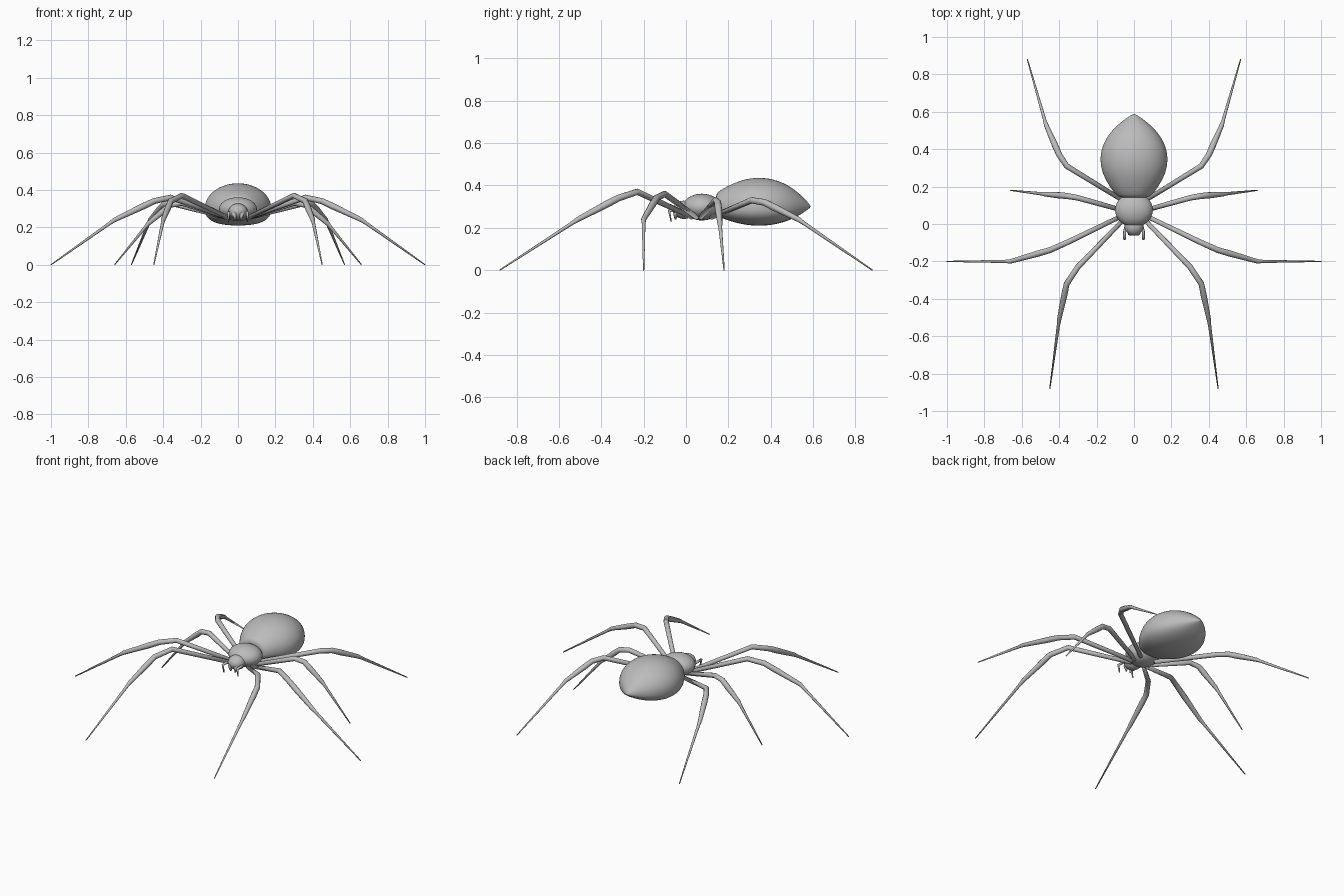
import bpy, bmesh
from math import sin, cos, pi, copysign
from mathutils import Vector, Matrix

cube = bpy.data.objects.get("Cube")
if cube:
    bpy.data.objects.remove(cube)

GREY = (0.5, 0.5, 0.5, 1)
grey = bpy.data.materials.new("plain grey")
grey.use_nodes = True
grey.diffuse_color = GREY
grey.node_tree.nodes["Principled BSDF"].inputs["Base Color"].default_value = GREY


def finish(name, bm):
    """Turn a bmesh into a smooth grey object."""
    bmesh.ops.recalc_face_normals(bm, faces=bm.faces)
    mesh = bpy.data.meshes.new(name)
    bm.to_mesh(mesh)
    bm.free()
    mesh.materials.append(grey)
    mesh.shade_smooth()
    obj = bpy.data.objects.new(name, mesh)
    bpy.context.collection.objects.link(obj)
    return obj


def loft(name, rings):
    """Skin a list of equal point rings and cap both ends."""
    bm = bmesh.new()
    loops = [[bm.verts.new(p) for p in ring] for ring in rings]
    for a, b in zip(loops, loops[1:]):
        for i in range(len(a)):
            bm.faces.new((a[i - 1], a[i], b[i], b[i - 1]))
    bm.faces.new(loops[0])
    bm.faces.new(loops[-1])
    return finish(name, bm)


def ellipsoid(name, centre, radii):
    """Round body part with its poles along y."""
    bm = bmesh.new()
    place = Matrix.Translation(centre) @ Matrix.Diagonal((*radii, 1)) @ Matrix.Rotation(pi / 2, 4, 'X')
    bmesh.ops.create_uvsphere(bm, u_segments=32, v_segments=20, radius=1, matrix=place)
    return finish(name, bm)


def limb(name, points, radii, side, sides=10):
    """Tapered tube through the points, mirrored by side."""
    path = [Vector((x * side, y, z)) for x, y, z in points]
    rings = []
    across = None
    for i, p in enumerate(path):
        ahead = (path[min(i + 1, len(path) - 1)] - p).normalized()
        behind = (p - path[max(i - 1, 0)]).normalized()
        along = (ahead + behind).normalized()
        if across is None:
            across = along.orthogonal()
        across = (across - along * across.dot(along)).normalized()
        other = along.cross(across)
        turns = [2 * pi * k / sides for k in range(sides)]
        rings.append([p + radii[i] * (across * cos(a) + other * sin(a)) for a in turns])
    return loft(name, rings)


# Abdomen: one section scaled along y, blunt in front and pointed behind
WIDE, HIGH, DEEP, MIDDLE = 0.183, 0.139, 0.092, 0.3


def abdomen_ring(y, size, sides=32):
    ring = []
    for i in range(sides):
        c, s = cos(2 * pi * i / sides), sin(2 * pi * i / sides)
        if s < 0:  # fuller, flatter belly
            c, s = copysign(abs(c) ** 0.8, c), -abs(s) ** 0.8
        ring.append((WIDE * size * c, y, MIDDLE + size * s * (HIGH if s > 0 else DEEP)))
    return ring


sizes = [(0.14, 0.38), (0.15, 0.51), (0.2, 0.72), (0.27, 0.93), (0.34, 1),
         (0.41, 0.95), (0.48, 0.75), (0.54, 0.43), (0.59, 0.03)]
abdomen = loft("abdomen", [abdomen_ring(y, size) for y, size in sizes])
smooth = abdomen.modifiers.new("Smooth", 'SUBSURF')
smooth.levels = smooth.render_levels = 2

# Thorax and head
ellipsoid("thorax", (0, 0.075, 0.298), (0.101, 0.09, 0.063))
ellipsoid("head", (0, -0.01, 0.285), (0.051, 0.052, 0.043))

# Legs: hip position, then both ends of the knee, the ankle and the toe
LEGS = {
    "front_leg": (0.03, [(0.3, -0.23, 0.37), (0.36, -0.32, 0.34), (0.4, -0.51, 0.24), (0.45, -0.88, 0)]),
    "second_leg": (0.05, [(0.36, -0.1, 0.36), (0.45, -0.14, 0.34), (0.66, -0.2, 0.24), (1, -0.2, 0)]),
    "third_leg": (0.07, [(0.3, 0.14, 0.33), (0.36, 0.15, 0.32), (0.48, 0.16, 0.22), (0.66, 0.18, 0)]),
    "hind_leg": (0.12, [(0.36, 0.31, 0.33), (0.4, 0.37, 0.32), (0.47, 0.53, 0.24), (0.57, 0.88, 0)]),
}
LEG_RADII = [0.012, 0.015, 0.016, 0.017, 0.012, 0.009, 0.003]

# Short feelers and fangs beside the mouth
FEELER = [(0.04, 0, 0.27), (0.05, -0.04, 0.28), (0.05, -0.08, 0.28), (0.05, -0.07, 0.23)]
FANG = [(0.02, -0.02, 0.29), (0.02, -0.05, 0.27), (0.015, -0.05, 0.24)]

for label, side in (("left", 1), ("right", -1)):
    for part, (hip, (knee, shin, ankle, toe)) in LEGS.items():
        swell = Vector(shin).lerp(Vector(ankle), 0.3)  # thickest part of the shin
        step = Vector(ankle).lerp(Vector(toe), 0.08)  # the foot narrows just past the ankle
        limb(label + "_" + part, [(0.05, hip, 0.25), knee, shin, swell, ankle, step, toe], LEG_RADII, side)
    limb(label + "_feeler", FEELER, [0.008, 0.008, 0.008, 0.003], side)
    limb(label + "_fang", FANG, [0.016, 0.014, 0.004], side)
